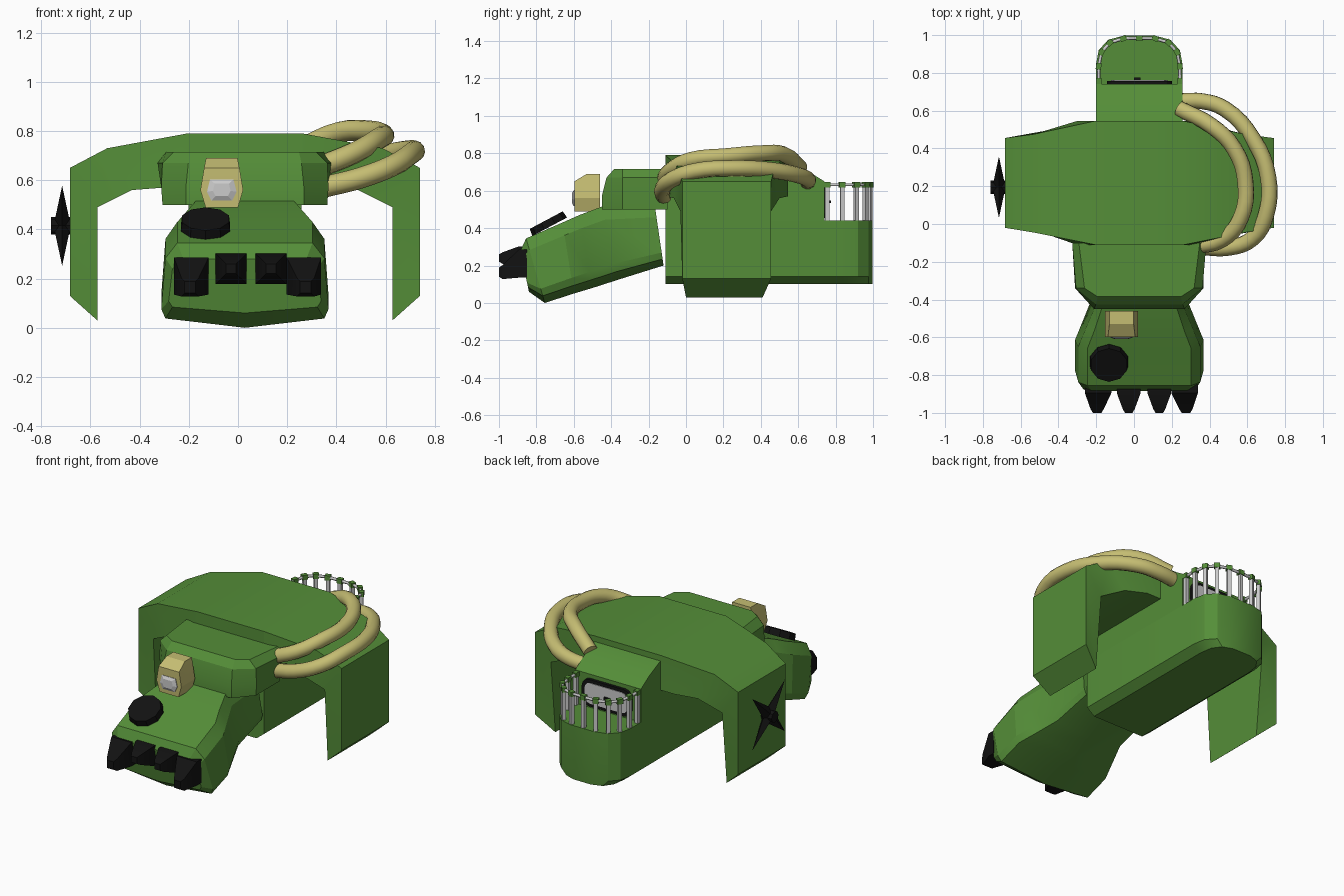
import bpy, bmesh
from math import pi, cos, sin, radians
from mathutils import Vector, Matrix

if "Cube" in bpy.data.objects:
    bpy.data.objects.remove(bpy.data.objects["Cube"])

C = 0.028  # x of the hull's mirror plane


def material(name, rgb):
    m = bpy.data.materials.new(name)
    m.diffuse_color = (*rgb, 1)
    m.use_nodes = True
    m.node_tree.nodes["Principled BSDF"].inputs["Base Color"].default_value = m.diffuse_color
    return m


GREEN = material("green", (0.09, 0.27, 0.04))
KHAKI = material("khaki", (0.56, 0.51, 0.17))
BLACK = material("black", (0.006, 0.006, 0.006))


def finish(name, bm, mat=None, angle=30):
    bmesh.ops.recalc_face_normals(bm, faces=bm.faces)
    me = bpy.data.meshes.new(name)
    bm.to_mesh(me)
    bm.free()
    ob = bpy.data.objects.new(name, me)
    bpy.context.collection.objects.link(ob)
    if mat:
        me.materials.append(mat)
    bpy.ops.object.select_all(action='DESELECT')
    ob.select_set(True)
    bpy.context.view_layer.objects.active = ob
    bpy.ops.object.shade_smooth_by_angle(angle=radians(angle))
    return ob


def loft(name, rings, mat=None, angle=30):
    """Skin closed rings of equal length and cap both ends."""
    bm = bmesh.new()
    vs = [[bm.verts.new(p) for p in r] for r in rings]
    n = len(vs[0])
    for a, b in zip(vs, vs[1:]):
        for i in range(n):
            bm.faces.new((a[i], a[(i + 1) % n], b[(i + 1) % n], b[i]))
    bm.faces.new(vs[0])
    bm.faces.new(vs[-1])
    return finish(name, bm, mat, angle)


def tube(name, pts, r, mat=None, sides=4, smooth_path=True):
    """Curve swept with a round section, converted to mesh."""
    cu = bpy.data.curves.new(name, 'CURVE')
    cu.dimensions = '3D'
    cu.bevel_depth = r
    cu.bevel_resolution = sides
    cu.use_fill_caps = True
    cu.resolution_u = 4
    s = cu.splines.new('BEZIER' if smooth_path else 'POLY')
    if smooth_path:
        s.bezier_points.add(len(pts) - 1)
        for b, p in zip(s.bezier_points, pts):
            b.co = p
            b.handle_left_type = b.handle_right_type = 'AUTO'
    else:
        s.points.add(len(pts) - 1)
        for b, p in zip(s.points, pts):
            b.co = (*p, 1)
    ob = bpy.data.objects.new(name, cu)
    bpy.context.collection.objects.link(ob)
    if mat:
        cu.materials.append(mat)
    return ob


# Lower hull with rounded tail balcony
half_plan = [(0.23, -0.11), (0.23, 0.84), (0.215, 0.92), (0.165, 0.975), (0.08, 0.998)]
plan = half_plan + [(-x, y) for x, y in reversed(half_plan)]
loft("lower_hull", [[(C + x * k, y, z) for x, y in plan]
                    for z, k in ((0.1, 0.78), (0.14, 1), (0.44, 1))], GREEN)

# Upper hull sloping down to the balcony
prof = [(-0.11, 0.44), (-0.11, 0.785), (0.5, 0.775), (0.66, 0.7), (0.74, 0.65), (0.74, 0.44)]
loft("upper_hull", [[(C + s * 0.23, y, z) for y, z in prof] for s in (-1, 1)], GREEN)

# Arched shoulders with hanging side plates: outer x, z / inner x, z / y ranges
arch = [(0.235, 0.79, 0.33, 0.57, -0.11, 0.545, -0.11, 0.545),
        (0.56, 0.73, 0.46, 0.56, -0.045, 0.475, -0.065, 0.5),
        (0.712, 0.65, 0.6, 0.49, -0.02, 0.455, -0.03, 0.455),
        (0.712, 0.13, 0.6, 0.03, -0.02, 0.455, 0.0, 0.41)]


def station(s, ox, oz, ix, iz, of, ob, jf, jb):
    return [(C + s * ox, of, oz), (C + s * ox, ob, oz), (C + s * ix, jb, iz), (C + s * ix, jf, iz)]


loft("shoulder_arch", [station(-1, *a) for a in reversed(arch)] + [station(1, *a) for a in arch], GREEN)

# Head: sections of top y, z / bottom y, z / half width / half top width
sections = [(-0.885, 0.28, -0.84, 0.06, 0.31, 0.25), (-0.855, 0.345, -0.755, 0.0, 0.34, 0.275),
            (-0.66, 0.43, -0.6, 0.05, 0.34, 0.275), (-0.57, 0.47, -0.5, 0.08, 0.3, 0.24),
            (-0.45, 0.515, -0.36, 0.125, 0.245, 0.2), (-0.166, 0.515, -0.12, 0.2, 0.235, 0.2)]


def head_ring(ty, tz, by, bz, w, wt):
    half = [(wt, 1), (w * 0.95, 0.82), (w, 0.22), (w * 0.95, 0.11)]
    pts = half + [(0, 0)] + [(-x, t) for x, t in reversed(half)]
    return [(C + x, by + (ty - by) * t, bz + (tz - bz) * t) for x, t in pts]


loft("head", [head_ring(*s) for s in sections], GREEN, 20)

# Collar above the head: z / back, side and front half widths / front y
levels = [(0.5, 0.335, 0.335, 0.24, -0.45), (0.57, 0.34, 0.34, 0.24, -0.45),
          (0.67, 0.355, 0.335, 0.23, -0.425), (0.715, 0.32, 0.29, 0.22, -0.385)]
loft("collar", [[(C + wb, -0.1, z), (C + ws, -0.34, z), (C + wf, yf, z),
                 (C - wf, yf, z), (C - ws, -0.34, z), (C - wb, -0.1, z)]
                for z, wb, ws, wf, yf in levels], GREEN, 20)

# Lamp housing and lens
L = -0.066
loft("lamp_housing", [[(L - w, yf, z), (L + w, yf, z), (L + w, -0.46, z), (L - w, -0.46, z)]
                      for z, w, yf in ((0.49, 0.066, -0.595), (0.56, 0.087, -0.597),
                                       (0.65, 0.072, -0.597), (0.69, 0.064, -0.53))], KHAKI, 10)
lens = [(-1, -0.2), (-0.7, -1), (0.7, -1), (1, -0.2), (0.8, 0.9), (-0.8, 0.9)]
loft("lamp_lens", [[(L + x * 0.06 * k, y, 0.562 + z * 0.045 * k) for x, z in lens]
                   for y, k in ((-0.58, 1), (-0.6, 1), (-0.61, 0.6))], None, 10)

# Black disc on the head
bm = bmesh.new()
bmesh.ops.create_cone(bm, cap_ends=True, segments=10, radius1=0.105, radius2=0.1, depth=0.04,
                      matrix=Matrix.Translation((-0.132, -0.738, 0.425)) @ Matrix.Rotation(radians(28), 4, 'X'))
finish("head_disc", bm, BLACK)

# Teeth: x, base z, half base width and height, tip x and z
for i, (x, z, w, h, tx, tz) in enumerate([
        (-0.19, 0.21, 0.07, 0.075, -0.195, 0.165), (-0.028, 0.24, 0.063, 0.062, -0.028, 0.24),
        (0.134, 0.24, 0.063, 0.062, 0.134, 0.24), (0.268, 0.21, 0.07, 0.075, 0.275, 0.165)]):
    corners = [(-1, -1), (1, -1), (1, 1), (-1, 1)]
    loft(f"tooth_{i + 1}", [[(cx + a * w * k, y, cz + b * h * k) for a, b in corners]
                            for cx, cz, y, k in ((x, z, -0.85, 1), (x, z, -0.895, 1),
                                                 (tx, tz, -0.98, 0.5), (tx, tz, -1.0, 0.32))], BLACK)

# Four-pointed star and hub on the left plate
bm = bmesh.new()
rim = []
for k in range(8):
    r, a = (0.23 if k % 2 else 0.055), k * pi / 4
    rim.append(bm.verts.new((-0.715, 0.195 + r * cos(a), 0.415 + r * sin(a))))
for x in (-0.68, -0.75):
    tip = bm.verts.new((x, 0.195, 0.415))
    for k in range(8):
        bm.faces.new((rim[k], rim[(k + 1) % 8], tip))
finish("side_star", bm, BLACK, 5)
bm = bmesh.new()
bmesh.ops.create_cone(bm, cap_ends=True, segments=8, radius1=0.035, radius2=0.035, depth=0.08,
                      matrix=Matrix.Translation((-0.72, 0.195, 0.415)) @ Matrix.Rotation(pi / 2, 4, 'Y'))
finish("star_hub", bm, BLACK)

# Hoses from the collar back to the hull
tube("inner_hose", [(0.32, -0.12, 0.65), (0.47, -0.08, 0.71), (0.565, 0.03, 0.765), (0.59, 0.22, 0.785),
                    (0.53, 0.4, 0.8), (0.41, 0.52, 0.795), (0.24, 0.61, 0.72)], 0.043, KHAKI)
tube("outer_hose", [(0.34, -0.12, 0.57), (0.5, -0.125, 0.61), (0.63, -0.075, 0.66), (0.7, 0.05, 0.705),
                    (0.71, 0.25, 0.72), (0.63, 0.45, 0.71), (0.48, 0.61, 0.68), (0.36, 0.65, 0.66),
                    (0.24, 0.65, 0.65)], 0.043, KHAKI)

# Balcony railing: posts, caps and top rail
half_posts = [(0.215, 0.755), (0.215, 0.835), (0.2, 0.91), (0.155, 0.96), (0.085, 0.982)]
posts = half_posts + [(0, 0.984)] + [(-x, y) for x, y in reversed(half_posts)]
for i, (x, y) in enumerate(posts):
    turn = Vector((x, max(y - 0.8, 0.0))).angle_signed(Vector((1, 0)))
    for name, size, z, mat in (("rail_post", (0.022, 0.022, 0.19), 0.535, None),
                               ("rail_cap", (0.028, 0.034, 0.03), 0.632, GREEN)):
        bm = bmesh.new()
        bmesh.ops.create_cube(bm, size=1, matrix=Matrix.Translation((C + x, y, z))
                              @ Matrix.Rotation(turn, 4, 'Z') @ Matrix.Diagonal((*size, 1)))
        finish(f"{name}_{i + 1}", bm, mat)
tube("top_rail", [(C + x, y, 0.632) for x, y in posts], 0.009, None, 1, False)


# Rear hatch: dark rounded frame, grey panel and handle
def rounded(w, h, r, y):
    return [(C + sx * (w - r) + r * cos(a), y, 0.54 + sz * (h - r) + r * sin(a))
            for sx, sz, q in ((1, 1, 0), (-1, 1, 1), (-1, -1, 2), (1, -1, 3))
            for a in [(q + t / 3) * pi / 2 for t in range(4)]]


loft("hatch_frame", [rounded(0.172, 0.085, 0.05, y) for y in (0.72, 0.758)], BLACK)
loft("hatch_panel", [rounded(0.15, 0.065, 0.04, y) for y in (0.74, 0.762)])
bm = bmesh.new()
bmesh.ops.create_cube(bm, size=1, matrix=Matrix.Translation((C - 0.01, 0.766, 0.54))
                      @ Matrix.Diagonal((0.035, 0.02, 0.014, 1)))
finish("hatch_handle", bm, BLACK)
